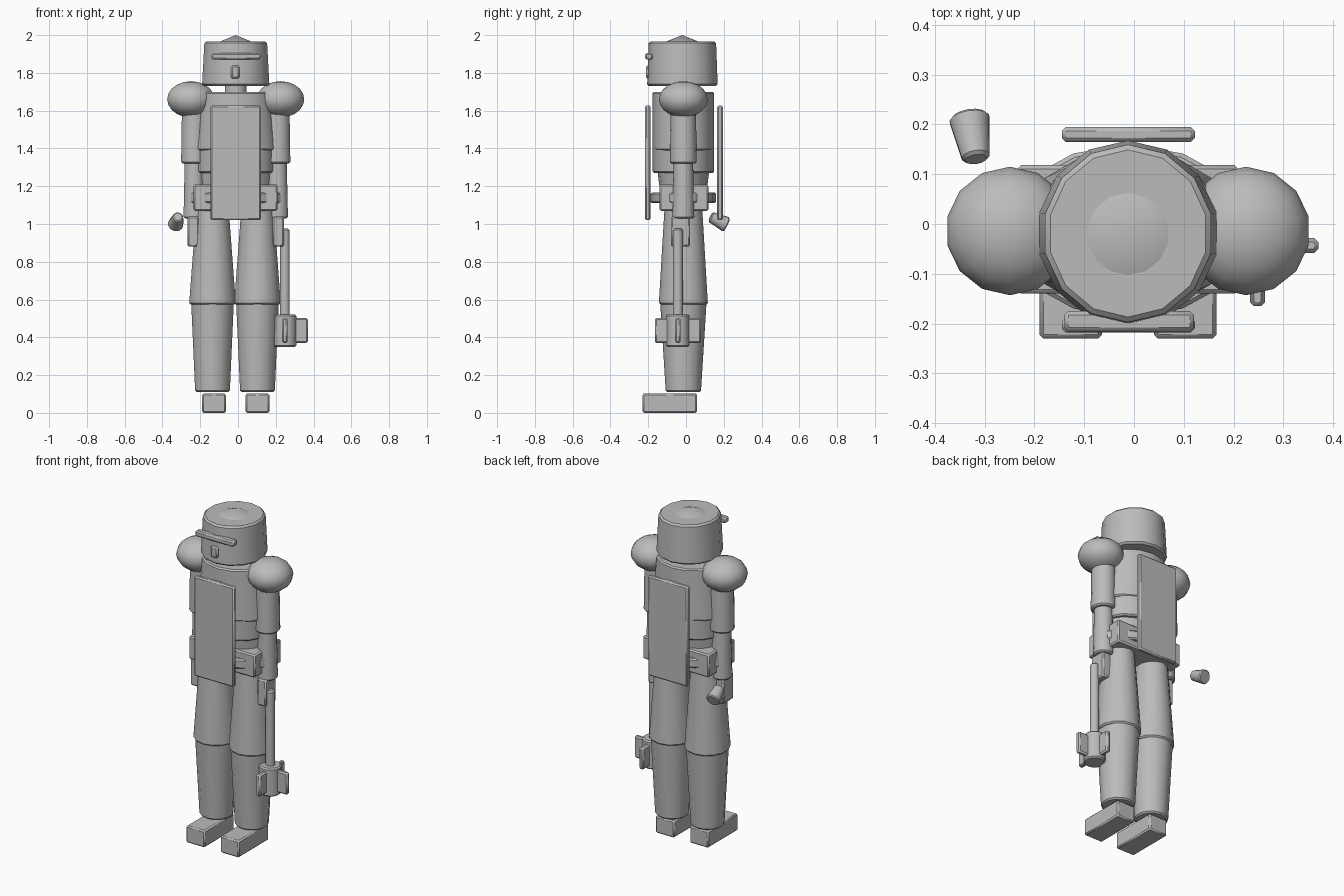
import bpy, bmesh
from mathutils import Vector

if "Cube" in bpy.data.objects:
    bpy.data.objects.remove(bpy.data.objects["Cube"])

CX, CY = -0.012, -0.014      # body axis
SIDES = 14

grey = bpy.data.materials.new("plain grey")
grey.use_nodes = True
grey.diffuse_color = (0.5, 0.5, 0.5, 1)
grey.node_tree.nodes["Principled BSDF"].inputs["Base Color"].default_value = (0.5, 0.5, 0.5, 1)


def finish(name, bm, bevel=0.008):
    """Turn a bmesh into a named, bevelled, smooth-by-angle object."""
    bmesh.ops.recalc_face_normals(bm, faces=bm.faces)
    mesh = bpy.data.meshes.new(name)
    bm.to_mesh(mesh)
    bm.free()
    obj = bpy.data.objects.new(name, mesh)
    bpy.context.collection.objects.link(obj)
    mesh.materials.append(grey)
    bpy.ops.object.select_all(action='DESELECT')
    obj.select_set(True)
    bpy.context.view_layer.objects.active = obj
    bpy.ops.object.shade_smooth_by_angle(angle=0.6)
    if bevel:
        mod = obj.modifiers.new("soft edges", 'BEVEL')
        mod.width, mod.segments, mod.angle_limit = bevel, 1, 0.6
    return obj


def box(name, x, y, z, bevel=0.008):
    """Box given by its (min, max) range on each axis."""
    bm = bmesh.new()
    bmesh.ops.create_cube(bm, size=1)
    for v in bm.verts:
        v.co = [(a + b) / 2 + c * (b - a) for c, (a, b) in zip(v.co, (x, y, z))]
    return finish(name, bm, bevel)


def drum(name, x, y, z, low, high, bevel=0.008):
    """Upright tapered drum; low and high are (x radius, y radius)."""
    bm = bmesh.new()
    bmesh.ops.create_cone(bm, cap_ends=True, segments=SIDES, radius1=1, radius2=1, depth=1)
    for v in bm.verts:
        rx, ry = high if v.co.z > 0 else low
        v.co = (x + v.co.x * rx, y + v.co.y * ry, z[1] if v.co.z > 0 else z[0])
    return finish(name, bm, bevel)


def tube(name, start, end, r1, r2, bevel=0.006):
    """Tapered tube between any two points."""
    a, b = Vector(start), Vector(end)
    bm = bmesh.new()
    bmesh.ops.create_cone(bm, cap_ends=True, segments=SIDES, radius1=r1, radius2=r2,
                          depth=(b - a).length)
    obj = finish(name, bm, bevel)
    obj.location = (a + b) / 2
    obj.rotation_euler = (b - a).to_track_quat('Z', 'Y').to_euler()
    return obj


# Head: helmet, crown, eye slit and nose
drum("helmet", CX, CY - 0.005, (1.73, 1.967), (0.183, 0.187), (0.17, 0.178), 0.01)
bm = bmesh.new()
bmesh.ops.create_cone(bm, cap_ends=True, segments=SIDES, radius1=0.1, radius2=0, depth=0.04)
bmesh.ops.translate(bm, verts=bm.verts, vec=(CX, -0.02, 1.98))
finish("helmet_crown", bm, 0)
box("eye_slit_bar", (-0.14, 0.12), (-0.216, -0.175), (1.87, 1.905))
box("nose", (-0.037, 0.008), (-0.213, -0.17), (1.77, 1.838))
drum("neck", CX, CY, (1.67, 1.76), (0.059, 0.059), (0.059, 0.059))

# Torso tiers, hips and belt
drum("chest", CX, CY, (1.39, 1.7), (0.226, 0.163), (0.189, 0.163))
drum("abdomen", CX, CY, (1.27, 1.41), (0.207, 0.163), (0.212, 0.163))
drum("waist", CX, CY, (1.1, 1.29), (0.175, 0.115), (0.19, 0.138))
box("hips", (-0.235, 0.21), (-0.14, 0.118), (1.07, 1.21))
drum("belt", CX, CY, (1.11, 1.167), (0.252, 0.173), (0.252, 0.173))

# Flat plates on chest and back
for name, y in (("front_plate", (-0.218, -0.188)), ("back_plate", (0.165, 0.195))):
    box(name, (-0.145, 0.122), y, (1.02, 1.628))

# Arms and legs, mirrored across the body axis
for side, s in (("right", -1), ("left", 1)):
    # Shoulder ball
    bm = bmesh.new()
    bmesh.ops.create_uvsphere(bm, u_segments=SIDES, v_segments=10, radius=1)
    for v in bm.verts:
        v.co = (CX + s * 0.237 + v.co.x * 0.129, CY + v.co.y * 0.129, 1.66 + v.co.z * 0.096)
    ball = finish(side + "_shoulder", bm, 0)
    bpy.ops.object.shade_smooth()

    # Arm and hand
    ax = CX + s * 0.22
    drum(side + "_upper_arm", ax, CY, (1.32, 1.64), (0.071, 0.071), (0.066, 0.066))
    drum(side + "_forearm", ax, CY, (1.03, 1.35), (0.058, 0.058), (0.051, 0.051))
    hx = CX + s * 0.225
    box(side + "_hand", (hx - 0.03, hx + 0.03), (-0.08, 0.022), (0.88, 1.04))

    # Leg and foot
    lx = -0.016 + s * 0.119
    drum(side + "_thigh", lx, CY, (0.575, 1.08), (0.127, 0.13), (0.088, 0.1))
    drum(side + "_shin", lx, CY, (0.11, 0.59), (0.094, 0.093), (0.116, 0.123))
    fx = CX + s * 0.115
    box(side + "_foot", (fx - 0.063, fx + 0.063), (-0.23, 0.058), (0, 0.103))

# Flanged mace hanging from the left hand
MX, MY = 0.248, -0.043
drum("mace_shaft", MX, MY, (0.45, 0.975), (0.026, 0.026), (0.026, 0.026))
drum("mace_head", MX, MY, (0.35, 0.522), (0.062, 0.062), (0.062, 0.062))
box("mace_flange_side", (MX - 0.122, MX + 0.122), (MY - 0.015, MY + 0.015), (0.37, 0.502))
box("mace_flange_front", (MX - 0.015, MX + 0.015), (MY - 0.122, MY + 0.122), (0.37, 0.502))

# Drinking cup floating behind the right hand
tube("cup", (-0.317, 0.13, 1.038), (-0.331, 0.215, 0.996), 0.028, 0.042)
